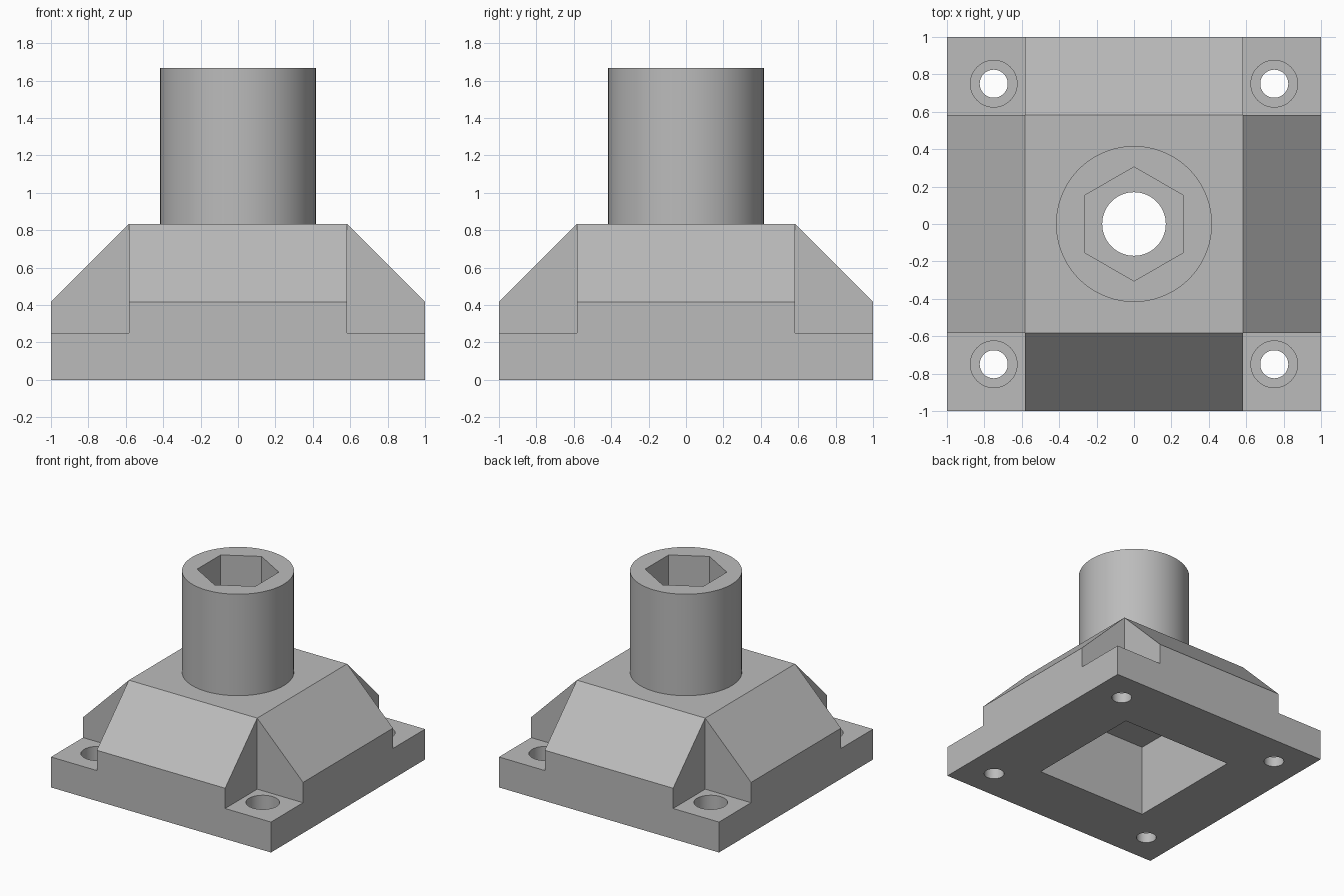
import bpy, bmesh, math
from mathutils import Matrix

if "Cube" in bpy.data.objects:
    bpy.data.objects.remove(bpy.data.objects["Cube"], do_unlink=True)

U = 1 / 24                      # design step
BASE_H, SIDE_H, BODY_H, TOP_H = 6 * U, 10 * U, 20 * U, 40 * U
PLATEAU = 14 * U

# Material
grey = bpy.data.materials.new("mid grey")
grey.use_nodes = True
colour = (0.5, 0.5, 0.5, 1)
grey.diffuse_color = colour
grey.node_tree.nodes["Principled BSDF"].inputs["Base Color"].default_value = colour


def make(name, bm):
    bmesh.ops.recalc_face_normals(bm, faces=bm.faces)
    mesh = bpy.data.meshes.new(name)
    bm.to_mesh(mesh)
    bm.free()
    obj = bpy.data.objects.new(name, mesh)
    bpy.context.collection.objects.link(obj)
    mesh.materials.append(grey)
    return obj


def box(name, x, y, half, z0, z1):
    bm = bmesh.new()
    size = (2 * half, 2 * half, z1 - z0, 1)
    bmesh.ops.create_cube(bm, size=1, matrix=Matrix.Translation((x, y, (z0 + z1) / 2)) @ Matrix.Diagonal(size))
    return make(name, bm)


def cylinder(name, x, y, radius, z0, z1, sides=64, turn=0):
    bm = bmesh.new()
    place = Matrix.Translation((x, y, (z0 + z1) / 2)) @ Matrix.Rotation(turn, 4, "Z")
    bmesh.ops.create_cone(bm, cap_ends=True, segments=sides, radius1=radius,
                          radius2=radius, depth=z1 - z0, matrix=place)
    return make(name, bm)


def combine(target, tool, operation):
    mod = target.modifiers.new(tool.name, "BOOLEAN")
    mod.operation, mod.solver, mod.object = operation, "EXACT", tool
    bpy.context.view_layer.update()
    graph = bpy.context.evaluated_depsgraph_get()
    mesh = bpy.data.meshes.new_from_object(target.evaluated_get(graph))
    target.modifiers.clear()
    target.data = mesh
    bpy.data.objects.remove(tool, do_unlink=True)


# Body: square block whose top is drawn in to a plateau
body = box("mounting_foot", 0, 0, 1, 0, SIDE_H)
bm = bmesh.new()
bm.from_mesh(body.data)
bm.faces.ensure_lookup_table()
top = max(bm.faces, key=lambda f: f.calc_center_median().z)
roof = bmesh.ops.extrude_discrete_faces(bm, faces=[top])["faces"][0]
for v in roof.verts:
    v.co = (v.co.x * PLATEAU, v.co.y * PLATEAU, BODY_H)
bmesh.ops.recalc_face_normals(bm, faces=bm.faces)
bm.to_mesh(body.data)
bm.free()

# Corner ledges with counterbored screw holes
for sx in (-1, 1):
    for sy in (-1, 1):
        mid = (PLATEAU + 2) / 2
        combine(body, box("ledge_cut", sx * mid, sy * mid, mid - PLATEAU, BASE_H, 1), "DIFFERENCE")
        x, y = sx * 0.75, sy * 0.75
        combine(body, cylinder("screw_hole", x, y, 0.075, -0.1, 0.5, 48), "DIFFERENCE")
        combine(body, cylinder("screw_head_recess", x, y, 0.125, 2 * U, 0.5, 48), "DIFFERENCE")

# Round post, hollow underside, hex socket and through bore
combine(body, cylinder("post", 0, 0, 10 * U, 0.7, TOP_H, 96), "UNION")
combine(body, box("underside_pocket", 0, 0, 0.5, -0.2, PLATEAU), "DIFFERENCE")
combine(body, cylinder("hex_socket", 0, 0, 0.305, BODY_H, 2, 6, math.pi / 6 * 0), "DIFFERENCE")
combine(body, cylinder("bore", 0, 0, 0.17, 0.3, 2), "DIFFERENCE")

# Smooth round walls, crisp edges
bpy.ops.object.select_all(action="DESELECT")
body.select_set(True)
bpy.context.view_layer.objects.active = body
bpy.ops.object.shade_smooth_by_angle(angle=math.radians(30))
